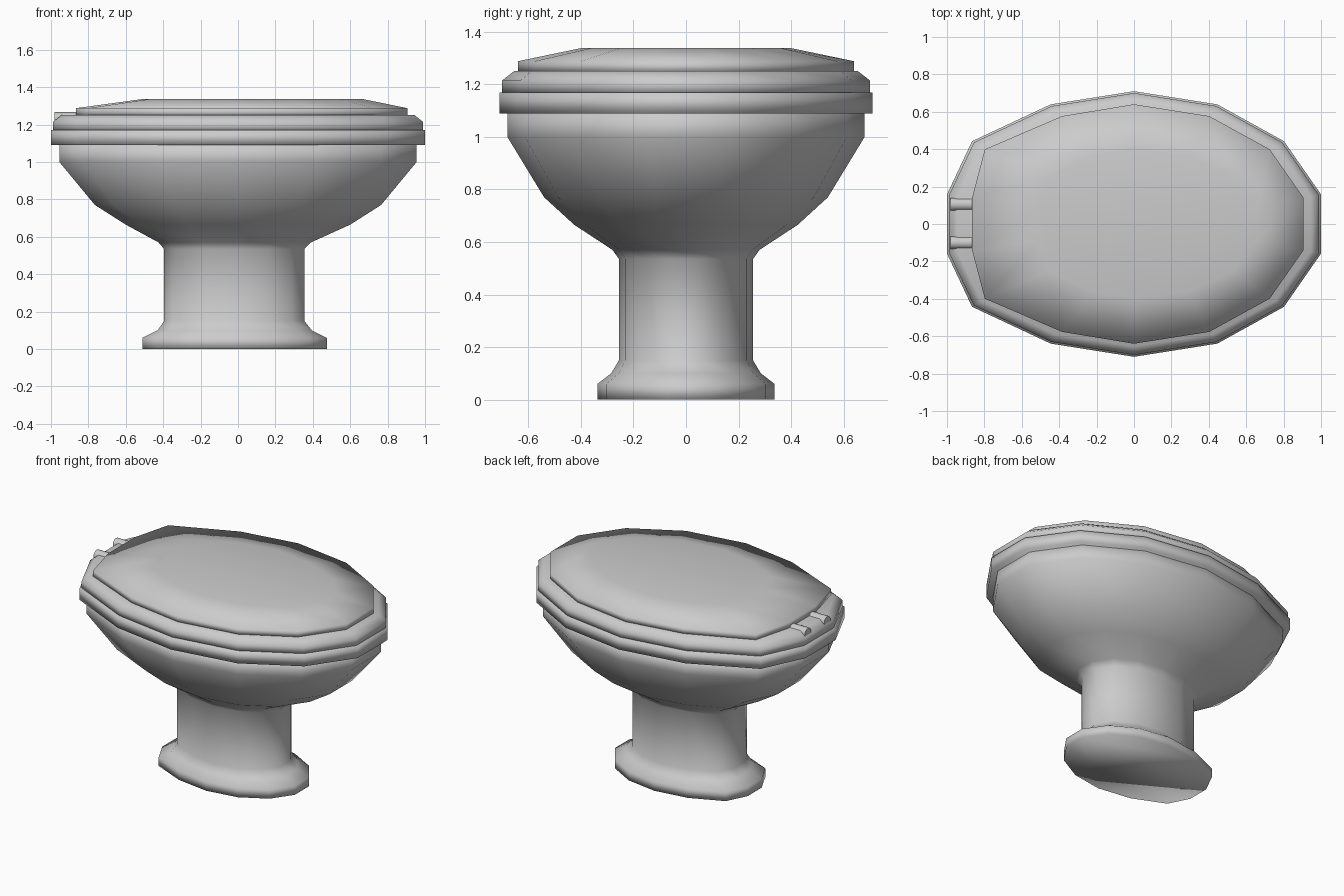
import bpy, bmesh, math
from mathutils import Matrix

cube = bpy.data.objects.get("Cube")
if cube:
    bpy.data.objects.remove(cube)

SIDES = 14
END = math.sin(3 * math.tau / SIDES)  # sine at the flat end facets

ceramic = bpy.data.materials.new("pale grey ceramic")
ceramic.use_nodes = True
colour = (0.6, 0.6, 0.6, 1)
ceramic.diffuse_color = colour
ceramic.node_tree.nodes["Principled BSDF"].inputs["Base Color"].default_value = colour


def finish(bm, name, angle):
    bmesh.ops.recalc_face_normals(bm, faces=bm.faces)
    mesh = bpy.data.meshes.new(name)
    bm.to_mesh(mesh)
    bm.free()
    mesh.materials.append(ceramic)
    obj = bpy.data.objects.new(name, mesh)
    bpy.context.collection.objects.link(obj)
    bpy.ops.object.select_all(action='DESELECT')
    bpy.context.view_layer.objects.active = obj
    obj.select_set(True)
    bpy.ops.object.shade_smooth_by_angle(angle=math.radians(angle))
    return obj


def loft(name, rings, back=1.08, angle=180):
    """Join oval rings of (z, left extent, right extent, half depth).
    back widens the corners beside the hinge end."""
    bm = bmesh.new()
    loops = []
    for z, left, right, depth in rings:
        loop = []
        for i in range(SIDES):
            a = i * math.tau / SIDES
            s = math.sin(a) / END
            x = s * (right if s > 0 else left)
            if -0.9 < s < -0.6:
                x *= back
            loop.append(bm.verts.new((x, math.cos(a) * depth, z)))
        loops.append(loop)
    for low, high in zip(loops, loops[1:]):
        for i in range(SIDES):
            j = (i + 1) % SIDES
            bm.faces.new((low[i], low[j], high[j], high[i]))
    bm.faces.new(loops[0])
    bm.faces.new(loops[-1])
    return finish(bm, name, angle)


# Foot, pedestal and bowl in one shell
loft("bowl_and_pedestal", [
    (0, 0.51, 0.475, 0.337),
    (0.06, 0.51, 0.475, 0.337),
    (0.10, 0.43, 0.395, 0.285),
    (0.15, 0.395, 0.355, 0.255),
    (0.535, 0.395, 0.355, 0.255),
    (0.57, 0.425, 0.39, 0.28),
    (0.665, 0.60, 0.60, 0.425),
    (0.77, 0.765, 0.765, 0.54),
    (1.00, 0.955, 0.955, 0.68),
    (1.10, 0.955, 0.955, 0.68),
])

# Rim of the bowl
loft("rim", [(1.09, 1, 1, 0.71), (1.17, 1, 1, 0.71)])

# Seat with a chamfered upper edge
loft("seat", [
    (1.165, 0.988, 0.988, 0.70),
    (1.215, 0.988, 0.988, 0.70),
    (1.25, 0.945, 0.945, 0.655),
])

# Lid with a gently domed top
loft("lid", [
    (1.245, 0.865, 0.905, 0.64),
    (1.288, 0.865, 0.905, 0.64),
    (1.338, 0.50, 0.66, 0.40),
], back=1.15)

# Pair of hinge barrels behind the lid
for name, y in (("hinge_left", 0.105), ("hinge_right", -0.1)):
    bm = bmesh.new()
    bmesh.ops.create_cone(
        bm, cap_ends=True, segments=12, radius1=0.034, radius2=0.034, depth=0.125,
        matrix=Matrix.Translation((-0.9175, y, 1.232)) @ Matrix.Rotation(math.pi / 2, 4, 'Y'))
    finish(bm, name, 40)
